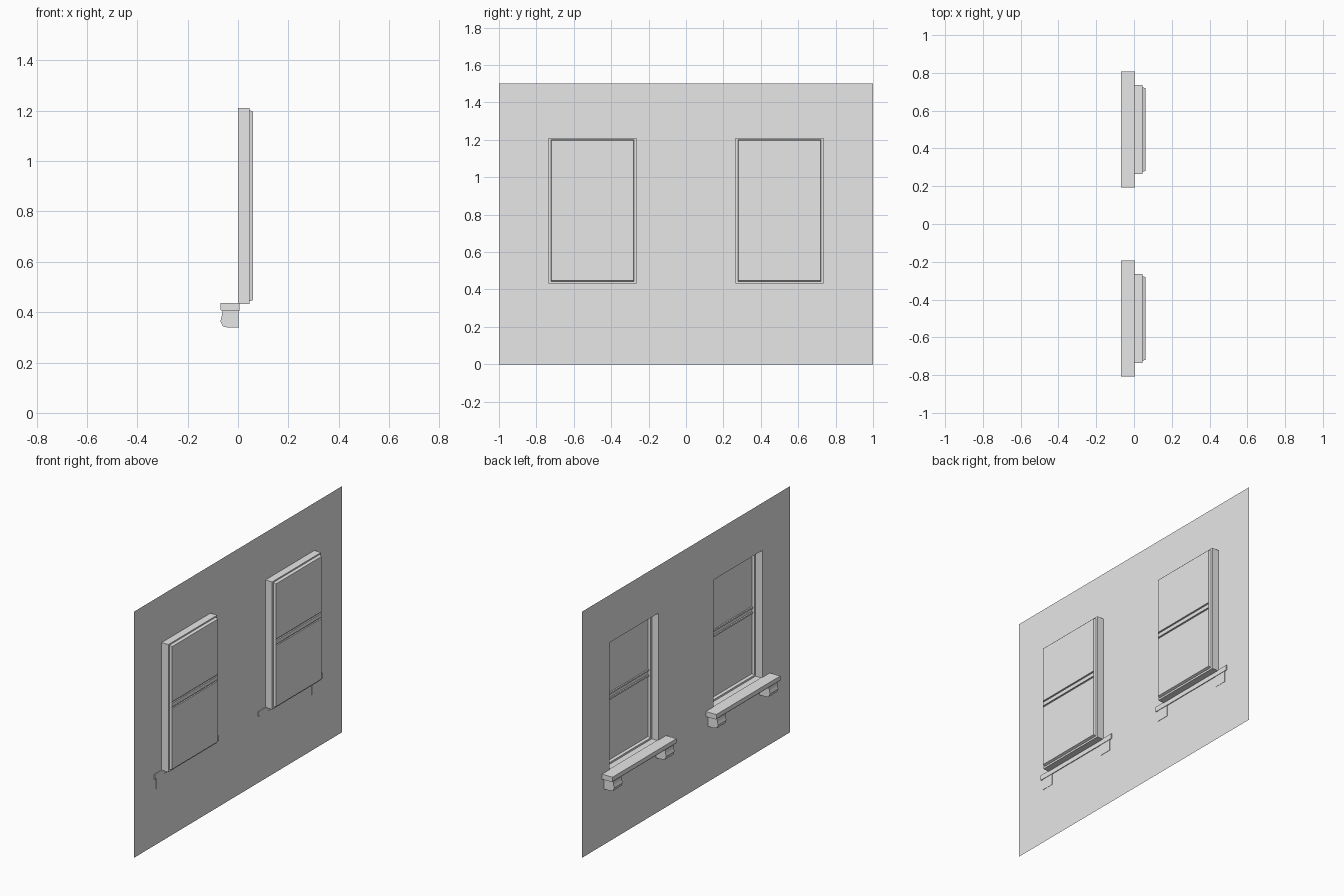
import bpy
import bmesh

cube = bpy.data.objects.get("Cube")
if cube:
    bpy.data.objects.remove(cube, do_unlink=True)

grey = bpy.data.materials.new("plain_grey")
grey.use_nodes = True
grey.diffuse_color = (0.8, 0.8, 0.8, 1)
grey.node_tree.nodes["Principled BSDF"].inputs["Base Color"].default_value = (0.8, 0.8, 0.8, 1)

CENTRES = {"right": -0.5, "left": 0.5}
HALF, BOTTOM, TOP = 0.235, 0.432, 1.21


def finish(name, bm):
    mesh = bpy.data.meshes.new(name)
    bm.to_mesh(mesh)
    bm.free()
    mesh.materials.append(grey)
    obj = bpy.data.objects.new(name, mesh)
    bpy.context.collection.objects.link(obj)
    return obj


def extrude_profile(name, profile, y, half, caps=True):
    """Sweep an x-z profile along y; closed solid when capped."""
    bm = bmesh.new()
    a, b = [[bm.verts.new((x, y + s * half, z)) for x, z in profile] for s in (-1, 1)]
    n = len(profile)
    for i in range(n if caps else n - 1):
        j = (i + 1) % n
        bm.faces.new((a[i], a[j], b[j], b[i]))
    if caps:
        bm.faces.new(a)
        bm.faces.new(b[::-1])
        bmesh.ops.recalc_face_normals(bm, faces=bm.faces)
    return finish(name, bm)


# Thin wall sheet with two window openings
bm = bmesh.new()
ys = [-1] + [c + s * HALF for c in CENTRES.values() for s in (-1, 1)] + [1]
zs = [0, BOTTOM, TOP, 1.5]
grid = [[bm.verts.new((0, y, z)) for z in zs] for y in ys]
for i in range(len(ys) - 1):
    for k in range(len(zs) - 1):
        if not (k == 1 and i in (1, 3)):
            bm.faces.new((grid[i][k], grid[i + 1][k], grid[i + 1][k + 1], grid[i][k + 1]))
finish("wall", bm)


def window_frame(name, y):
    """Stepped open shell behind the opening: depth, half width, bottom, top."""
    steps = [(0, HALF, BOTTOM, TOP), (0.045, HALF, BOTTOM, TOP),
             (0.045, 0.223, 0.443, 1.202), (0.06, 0.22, 0.448, 1.196)]
    bm = bmesh.new()
    rings = [[bm.verts.new((x, y + s * h, z))
              for s, z in ((-1, lo), (1, lo), (1, hi), (-1, hi))]
             for x, h, lo, hi in steps]
    for a, b in zip(rings, rings[1:]):
        for i in range(4):
            j = (i + 1) % 4
            bm.faces.new((a[i], a[j], b[j], b[i]))
    finish(name, bm)


# Sash sheet with two shallow grooves marking the meeting rail
sash = [(0.06, 0.448)]
for z in (0.818, 0.850):
    sash += [(0.06, z), (0.052, z), (0.052, z + 0.009), (0.06, z + 0.009)]
sash.append((0.06, 1.196))

sill = [(0.005, 0.405), (-0.066, 0.405), (-0.07, 0.41), (-0.07, 0.436), (0.005, 0.436)]
bracket = [(0.002, 0.405), (-0.062, 0.405), (-0.065, 0.382), (-0.07, 0.364),
           (-0.06, 0.343), (-0.04, 0.339), (0.002, 0.338)]

for side, y in CENTRES.items():
    window_frame(side + "_window_frame", y)
    extrude_profile(side + "_window_sash", sash, y, 0.22, caps=False)
    extrude_profile(side + "_sill", sill, y, 0.308)
    for s, end in ((-1, "front"), (1, "back")):
        extrude_profile(f"{side}_sill_{end}_bracket", bracket, y + s * 0.25, 0.04)
